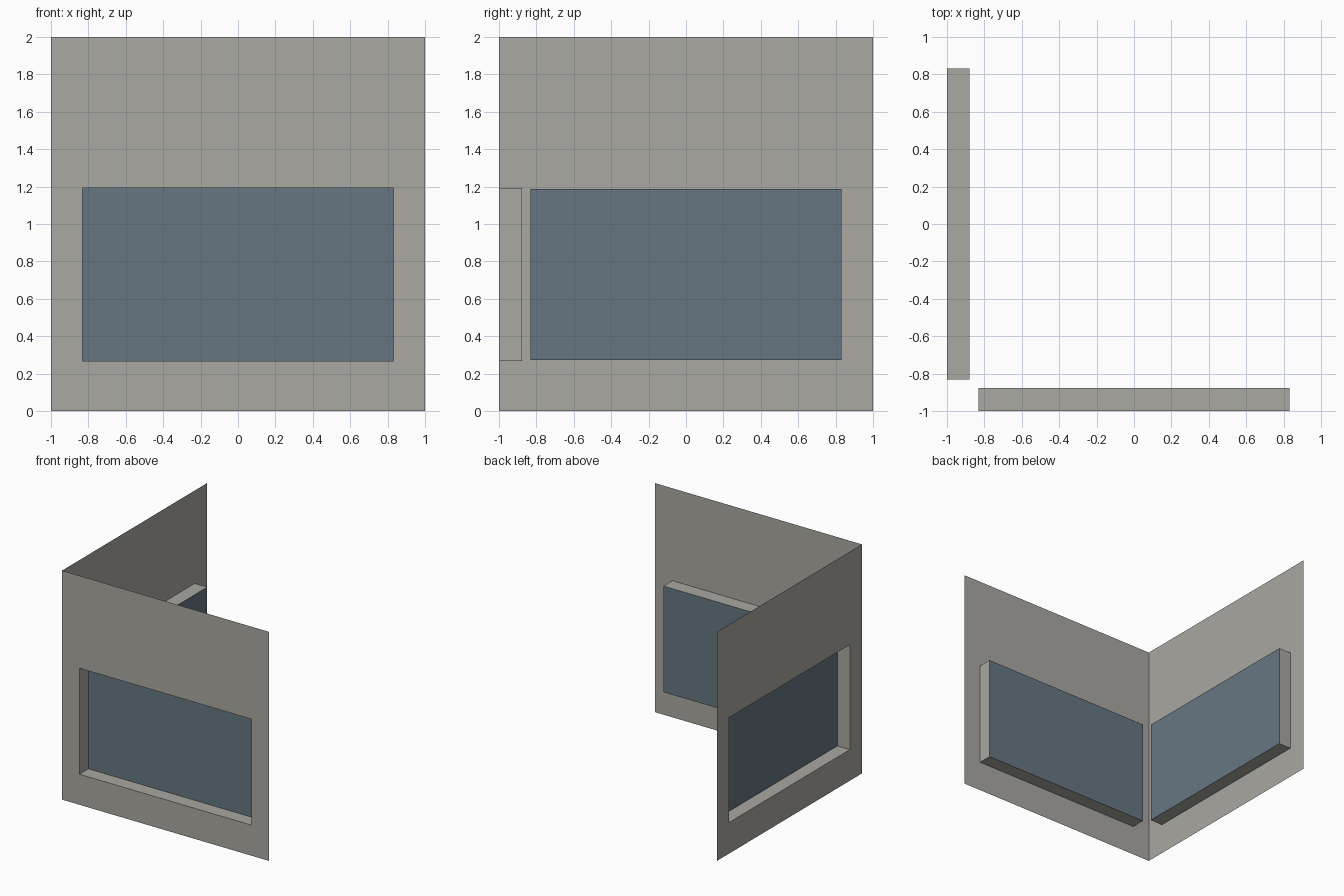
import bpy
import bmesh
from mathutils import Vector

if "Cube" in bpy.data.objects:
    bpy.data.objects.remove(bpy.data.objects["Cube"])


def make_material(name, color):
    mat = bpy.data.materials.new(name)
    mat.diffuse_color = (*color, 1.0)
    mat.use_nodes = True
    mat.node_tree.nodes["Principled BSDF"].inputs["Base Color"].default_value = mat.diffuse_color
    return mat


PLASTER = make_material("warm grey plaster", (0.40, 0.392, 0.357))
GLASS = make_material("blue grey glass", (0.134, 0.182, 0.222))


def make_object(name, quads, place, flip, mat):
    """Mesh from quads of (along, height, depth) points, placed on a wall."""
    bm = bmesh.new()
    for quad in quads:
        verts = [bm.verts.new(place(*p)) for p in quad]
        bm.faces.new(verts[::-1] if flip else verts)
    bmesh.ops.remove_doubles(bm, verts=bm.verts, dist=1e-5)
    mesh = bpy.data.meshes.new(name)
    bm.to_mesh(mesh)
    bm.free()
    mesh.materials.append(mat)
    bpy.context.collection.objects.link(bpy.data.objects.new(name, mesh))


def windowed_wall(name, half, bottom, top, depth, place, flip):
    us = (-1, -half, half, 1)
    zs = (0, bottom, top, 2)

    # Thin wall sheet: 3 x 3 panels with the middle one left open
    panels = [[(us[i], zs[j], 0), (us[i + 1], zs[j], 0),
               (us[i + 1], zs[j + 1], 0), (us[i], zs[j + 1], 0)]
              for i in range(3) for j in range(3) if (i, j) != (1, 1)]
    make_object(name + "_wall", panels, place, flip, PLASTER)

    # Recess sides running inward from the opening
    ring = [(-half, bottom), (half, bottom), (half, top), (-half, top)]
    sides = []
    for k in range(4):
        a, b = ring[k], ring[(k + 1) % 4]
        sides.append([(*a, 0), (*b, 0), (*b, depth), (*a, depth)])
    make_object(name + "_window_recess", sides, place, flip, PLASTER)

    # Glass pane at the inner end of the recess
    make_object(name + "_window_pane", [[(*p, depth) for p in ring]],
                place, flip, GLASS)


# Front wall (faces -y) and left side wall (faces -x)
windowed_wall("front", 0.832, 0.267, 1.193, 0.123,
              lambda u, z, d: Vector((u, -1 + d, z)), False)
windowed_wall("side", 0.832, 0.272, 1.188, 0.12,
              lambda u, z, d: Vector((-1 + d, u, z)), True)
